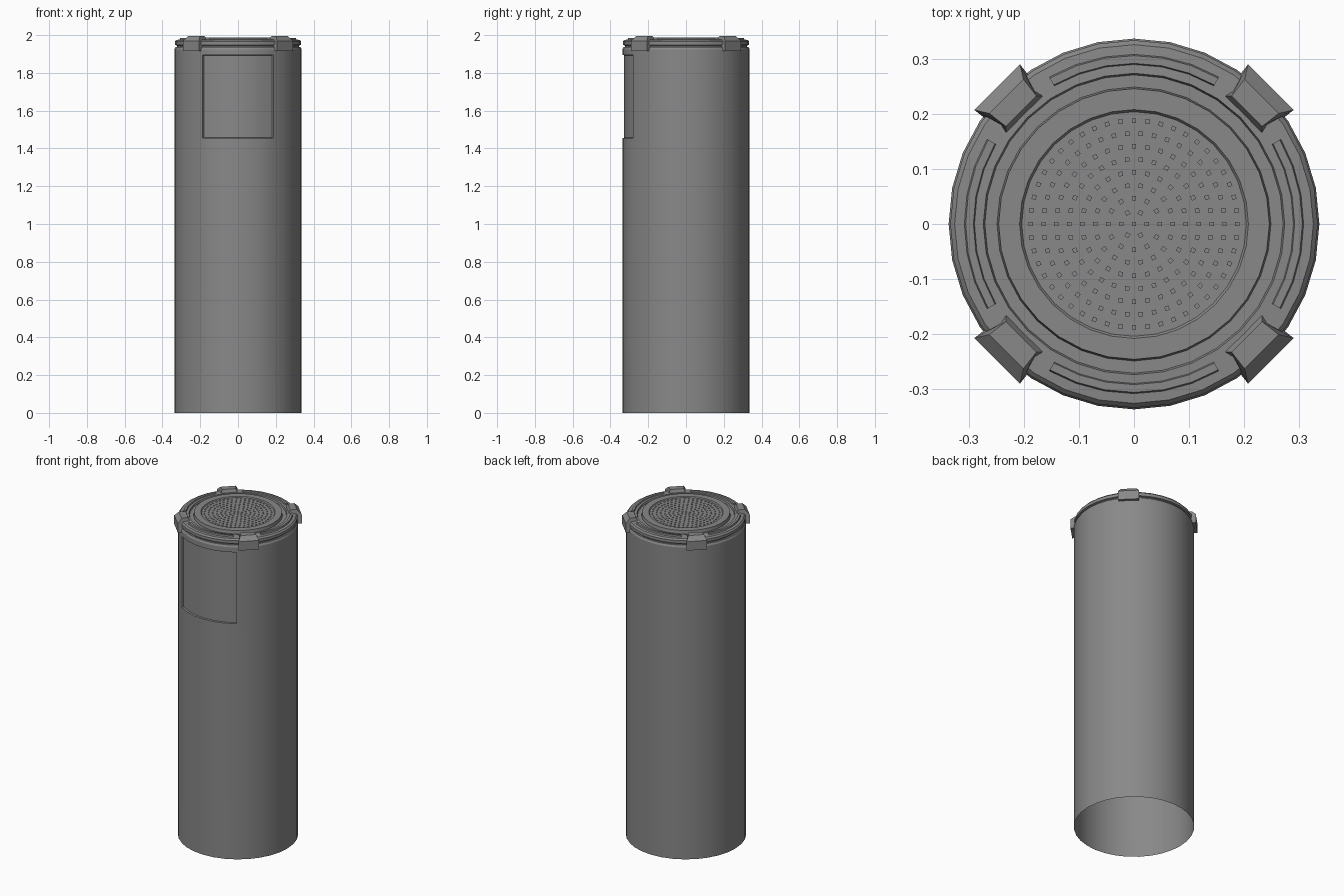
import bpy, bmesh, math
from mathutils import Matrix, Vector

cube = bpy.data.objects.get("Cube")
if cube:
    bpy.data.objects.remove(cube)

SIDES = 32
grey = bpy.data.materials.new("mid grey")
grey.use_nodes = True
COLOUR = (0.25, 0.25, 0.25, 1)
grey.diffuse_color = COLOUR
grey.node_tree.nodes["Principled BSDF"].inputs["Base Color"].default_value = COLOUR


def finish(bm, name, smooth=None):
    mesh = bpy.data.meshes.new(name)
    bm.to_mesh(mesh)
    bm.free()
    obj = bpy.data.objects.new(name, mesh)
    bpy.context.collection.objects.link(obj)
    mesh.materials.append(grey)
    if smooth:
        bpy.ops.object.select_all(action='DESELECT')
        obj.select_set(True)
        bpy.context.view_layer.objects.active = obj
        bpy.ops.object.shade_smooth_by_angle(angle=math.radians(smooth))
    return obj


def polar(r, angle, z):
    return Vector((r * math.cos(angle), r * math.sin(angle), z))


def lathe(profile, cap=False):
    """Revolve (radius, height) points, listed from the outside upwards."""
    bm = bmesh.new()
    rings = [[bm.verts.new(polar(r, math.tau * i / SIDES, z)) for i in range(SIDES)]
             for r, z in profile]
    for low, high in zip(rings, rings[1:]):
        for i in range(SIDES):
            j = (i + 1) % SIDES
            bm.faces.new((low[i], low[j], high[j], high[i]))
    if cap:
        bm.faces.new(rings[-1])
    bm.normal_update()
    return bm


# Open-bottomed body with a recessed front panel
R = 0.337
PANEL_LOW, PANEL_HIGH = 1.455, 1.895
bm = lathe([(R, 0), (R, PANEL_LOW), (R, PANEL_HIGH), (R, 1.925), (0.331, 1.937), (0.322, 1.938)])
panel = []
for face in bm.faces:
    c = face.calc_center_median()
    off_front = abs(math.atan2(c.x, -c.y))
    if PANEL_LOW < c.z < PANEL_HIGH and off_front < math.radians(33):
        panel.append(face)
bmesh.ops.inset_region(bm, faces=panel, thickness=0.002, depth=-0.01, use_even_offset=True)
finish(bm, "body", 25)

# Stepped lid with a ring groove and a sunken centre
bm = lathe([(0.322, 1.938), (0.324, 1.945), (0.334, 1.948), (0.334, 1.966), (0.326, 1.975),
            (0.274, 1.978), (0.271, 1.968), (0.249, 1.968), (0.246, 1.988),
            (0.208, 1.988), (0.204, 1.982)], cap=True)
finish(bm, "lid", 25)


# Raised curved ribs, one on each side of the lid
def add_arc_block(bm, r0, r1, z0, z1, middle, half, steps, bevel):
    loops = []
    for i in range(steps + 1):
        a = middle - half + 2 * half * i / steps
        loops.append([bm.verts.new(polar(r, a, z)) for r, z in
                      ((r0, z0), (r1, z0), (r1 - bevel, z1), (r0 + bevel, z1))])
    for a, b in zip(loops, loops[1:]):
        for i in range(4):
            j = (i + 1) % 4
            bm.faces.new((a[i], a[j], b[j], b[i]))
    bm.faces.new(loops[0])
    bm.faces.new(loops[-1])


bm = bmesh.new()
for k in range(4):
    add_arc_block(bm, 0.289, 0.309, 1.974, 1.984, k * math.pi / 2, math.radians(30), 6, 0.003)
bmesh.ops.recalc_face_normals(bm, faces=bm.faces)
finish(bm, "lid_ribs")

# Four chamfered clips gripping the lid rim
CLIP = [(0.279, 1.970), (0.290, 1.996), (0.328, 1.996), (0.352, 1.970), (0.352, 1.915), (0.325, 1.915)]
for k, name in enumerate(("back_left", "back_right", "front_right", "front_left")):
    bm = bmesh.new()
    sections = []
    for side in (-1, 1):
        section = []
        for r, z in CLIP:
            half = 0.050 + 0.12 * (r - 0.28) - (0.012 if z > 1.99 else 0)
            section.append(bm.verts.new((r, side * half, z)))
        sections.append(section)
        bm.faces.new(section)
    for i in range(len(CLIP)):
        j = (i + 1) % len(CLIP)
        bm.faces.new((sections[0][i], sections[0][j], sections[1][j], sections[1][i]))
    bmesh.ops.recalc_face_normals(bm, faces=bm.faces)
    bm.transform(Matrix.Rotation(math.radians(45 + 90 * k), 4, 'Z'))
    finish(bm, "clip_" + name)

# Rings of tiny studs on the sunken centre
bm = bmesh.new()
for ring in range(9):
    count = max(1, 6 * ring)
    for i in range(count):
        a = math.tau * i / count
        place = (Matrix.Translation(polar(0.0235 * ring, a, 1.983))
                 @ Matrix.Rotation(a, 4, 'Z') @ Matrix.Diagonal((0.008, 0.008, 0.004, 1)))
        bmesh.ops.create_cube(bm, size=1, matrix=place)
finish(bm, "lid_studs")
